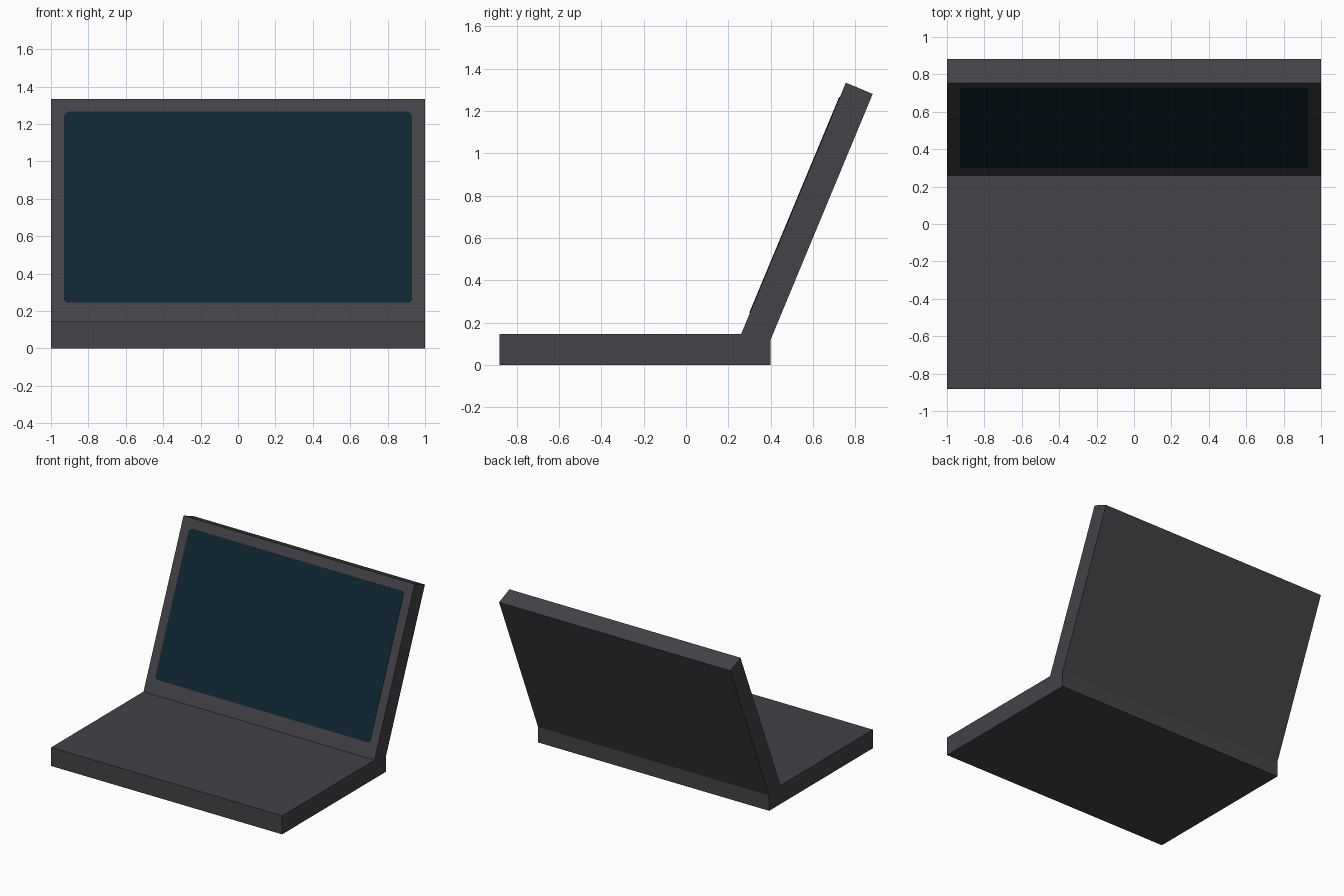
import bpy
import bmesh
import math
from mathutils import Vector, Matrix

cube = bpy.data.objects.get("Cube")
if cube:
    bpy.data.objects.remove(cube, do_unlink=True)


def make_material(name, rgb):
    mat = bpy.data.materials.new(name)
    mat.use_nodes = True
    colour = (*rgb, 1.0)
    mat.diffuse_color = colour
    mat.node_tree.nodes["Principled BSDF"].inputs["Base Color"].default_value = colour
    return mat


def extrude_outline(name, outline, offset, mat):
    """Make a solid by extruding a closed outline of 3D points along offset."""
    bm = bmesh.new()
    face = bm.faces.new([bm.verts.new(p) for p in outline])
    result = bmesh.ops.extrude_face_region(bm, geom=[face], use_keep_orig=True)
    moved = [g for g in result["geom"] if isinstance(g, bmesh.types.BMVert)]
    bmesh.ops.translate(bm, verts=moved, vec=offset)
    bmesh.ops.recalc_face_normals(bm, faces=bm.faces)
    mesh = bpy.data.meshes.new(name)
    bm.to_mesh(mesh)
    bm.free()
    mesh.materials.append(mat)
    obj = bpy.data.objects.new(name, mesh)
    bpy.context.collection.objects.link(obj)
    return obj


def rounded_rectangle(half_w, half_h, radius, steps=6):
    points = []
    for quarter, (sx, sy) in enumerate([(1, 1), (-1, 1), (-1, -1), (1, -1)]):
        for i in range(steps + 1):
            a = (quarter + i / steps) * math.pi / 2
            points.append(Vector((sx * (half_w - radius) + radius * math.cos(a),
                                  sy * (half_h - radius) + radius * math.sin(a), 0)))
    return points


casing = make_material("charcoal casing", (0.056, 0.054, 0.063))
glass = make_material("dark blue glass", (0.005, 0.0195, 0.032))

# Side profiles (y, z): the base and the lid meet at a mitred hinge line
hinge_front, hinge_back = (0.26, 0.145), (0.40, 0.12)
lid_top_front, lid_top_back = (0.755, 1.333), (0.882, 1.28)
profiles = {
    "keyboard_base": [(-0.882, 0), (0.40, 0), hinge_back, hinge_front, (-0.882, 0.145)],
    "screen_lid": [hinge_front, hinge_back, lid_top_back, lid_top_front],
}
for name, profile in profiles.items():
    extrude_outline(name, [(-1, y, z) for y, z in profile], (2, 0, 0), casing)

# Rounded display panel lying on the sloping front of the lid
low, high = Vector((0, *hinge_front)), Vector((0, *lid_top_front))
across = Vector((1, 0, 0))
up = (high - low).normalized()
outward = across.cross(up)
centre = low + up * ((0.755 - low.z) / up.z)
display = extrude_outline("display", rounded_rectangle(0.93, 0.51 / up.z, 0.03),
                          (0, 0, 0.005), glass)
display.matrix_world = Matrix.Translation(centre - outward * 0.002) @ \
    Matrix((across, up, outward)).transposed().to_4x4()
